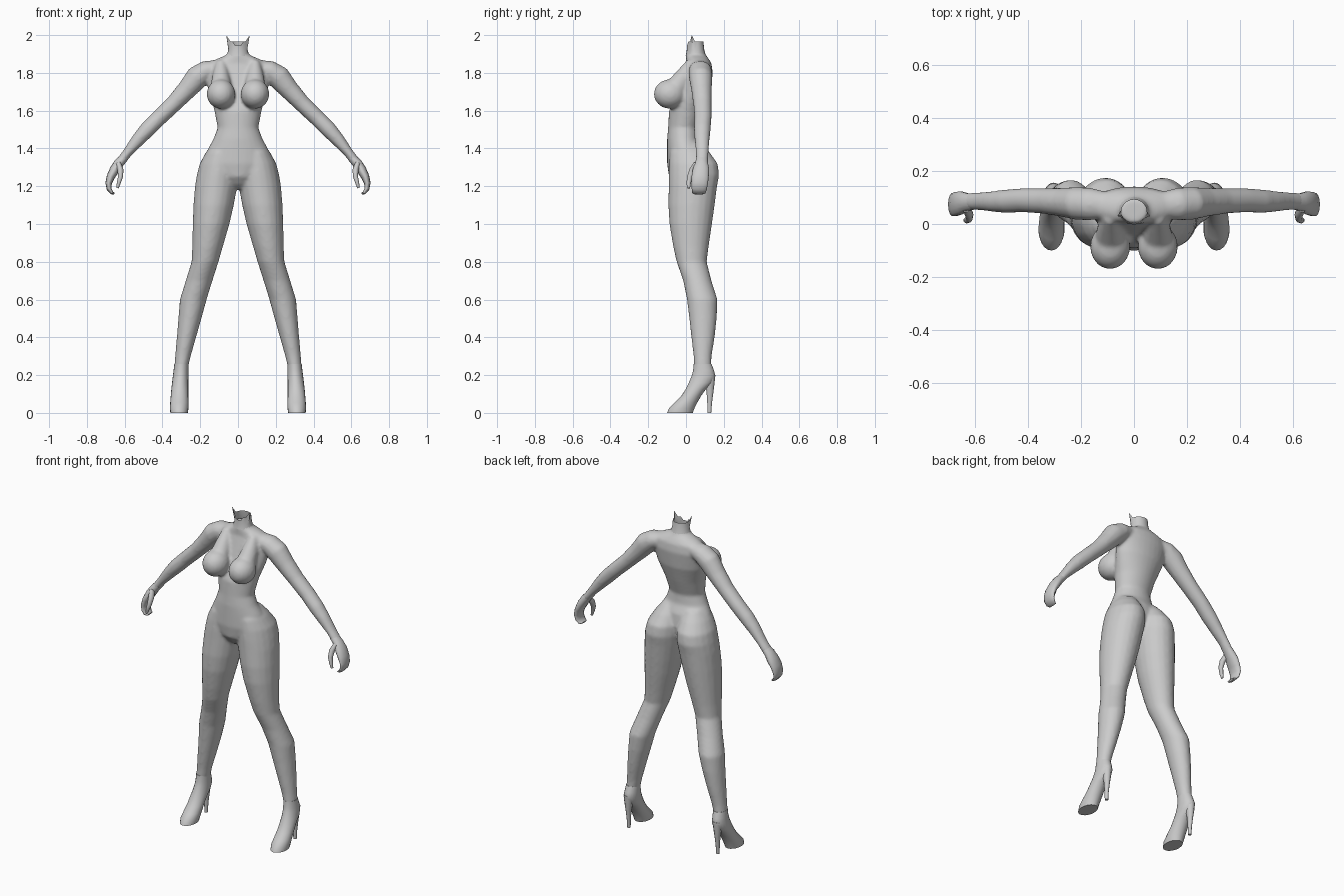
import bpy, bmesh, math
from mathutils import Vector, Matrix

skin = bpy.data.materials.new("light grey")
skin.diffuse_color = (0.6, 0.6, 0.6, 1)
Y = Vector((0, 1, 0))


def skin_rings(bm, rings, caps=True):
    """Join rings of points into a tube."""
    loops = [[bm.verts.new(p) for p in r] for r in rings]
    n = len(loops[0])
    for a, b in zip(loops, loops[1:]):
        for i in range(n):
            j = (i + 1) % n
            bm.faces.new((a[i], a[j], b[j], b[i]))
    if caps:
        bm.faces.new(loops[0])
        bm.faces.new(loops[-1][::-1])


def slices(bm, rows, side=1, n=20, caps=True):
    """Horizontal oval slices: z, x min, x max, y min, y max."""
    rings = []
    for z, x0, x1, y0, y1 in rows:
        rings.append([(side * ((x0 + x1) / 2 + (x1 - x0) / 2 * math.cos(t)),
                       (y0 + y1) / 2 + (y1 - y0) / 2 * math.sin(t), z)
                      for t in (2 * math.pi * i / n for i in range(n))])
    skin_rings(bm, rings, caps)


def tube(bm, path, side=1, n=14):
    """Limb along a path: x, y, z, radius across, radius in y."""
    pts = [Vector(p[:3]) for p in path]
    rings = []
    for i, p in enumerate(path):
        t = pts[min(i + 1, len(pts) - 1)] - pts[max(i - 1, 0)]
        u = t.cross(Y).normalized()
        v = u.cross(t).normalized()
        ring = []
        for k in range(n):
            a = 2 * math.pi * k / n
            q = pts[i] + u * p[3] * math.cos(a) + v * p[4] * math.sin(a)
            ring.append((side * q.x, q.y, q.z))
        rings.append(ring)
    skin_rings(bm, rings)


def finish(name, bm, angle=60):
    bmesh.ops.recalc_face_normals(bm, faces=bm.faces[:])
    me = bpy.data.meshes.new(name)
    bm.to_mesh(me)
    bm.free()
    me.materials.append(skin)
    ob = bpy.data.objects.new(name, me)
    bpy.context.collection.objects.link(ob)
    bpy.ops.object.select_all(action='DESELECT')
    bpy.context.view_layer.objects.active = ob
    ob.select_set(True)
    bpy.ops.object.shade_smooth_by_angle(angle=math.radians(angle))
    return ob


# torso: z, half width, front y, back y
body = bmesh.new()
torso = [(1.92, .05, .005, .095), (1.895, .06, .0, .105), (1.875, .11, .0, .12),
         (1.85, .165, .0, .135), (1.80, .175, -.015, .142), (1.70, .155, -.045, .13),
         (1.60, .125, -.09, .10), (1.51, .108, -.095, .07), (1.45, .13, -.10, .075),
         (1.40, .158, -.10, .10), (1.32, .175, -.10, .11), (1.25, .12, -.09, .09),
         (1.21, .07, -.06, .06), (1.185, .03, -.03, .03)]
slices(body, [(z, -w, w, f, b) for z, w, f, b in torso], n=28)

for s in (1, -1):
    # bust
    m = Matrix.Translation((s * .09, -.085, 1.688)) @ Matrix.Diagonal((.076, .086, .078, 1))
    bmesh.ops.create_uvsphere(body, u_segments=20, v_segments=12, radius=1, matrix=m)
    tube(body, [(.09, .04, 1.85, .03, .04), (.09, .0, 1.79, .045, .05),
                (.09, -.06, 1.71, .06, .06)], s)
    # legs, hip to ankle
    slices(body, [(1.43, .03, .13, -.06, .08), (1.38, .008, .17, -.085, .125),
                  (1.32, -.002, .203, -.09, .168), (1.26, -.002, .218, -.092, .176),
                  (1.20, .004, .228, -.092, .165), (1.10, .022, .236, -.094, .152),
                  (1.00, .045, .24, -.088, .138), (.88, .08, .242, -.068, .12),
                  (.80, .103, .246, -.05, .11), (.70, .135, .277, -.015, .135),
                  (.60, .166, .308, .005, .167), (.50, .193, .316, .017, .163),
                  (.40, .222, .324, .028, .152), (.30, .25, .333, .04, .136),
                  (.25, .262, .337, .042, .134), (.22, .266, .337, .045, .134)], s)
    # arms, shoulder to wrist
    tube(body, [(.10, .07, 1.83, .04, .05), (.165, .075, 1.812, .055, .062),
                (.215, .078, 1.778, .063, .063), (.27, .082, 1.712, .053, .055),
                (.34, .087, 1.637, .045, .049), (.42, .09, 1.56, .043, .046),
                (.48, .086, 1.50, .043, .045), (.53, .085, 1.445, .036, .04),
                (.585, .086, 1.378, .026, .034), (.625, .085, 1.325, .025, .032)], s)

body = finish("body", body)
mod = body.modifiers.new("merge", 'REMESH')
mod.mode = 'VOXEL'
mod.voxel_size = .009
mod.use_smooth_shade = True
mod = body.modifiers.new("soften", 'SMOOTH')
mod.factor = .5
mod.iterations = 7

# open neck with two pointed corners
bm = bmesh.new()
slices(bm, [(1.89, -.062, .062, -.002, .106), (1.92, -.051, .051, .004, .097),
            (1.965, -.048, .048, .004, .092)], n=20, caps=False)
for v in bm.verts:
    if v.co.z > 1.95:
        if v.co.y < .01:
            v.co.z = 1.945
        elif abs(v.co.x) > .04 and .02 < v.co.y < .04:
            v.co = Vector((math.copysign(.062, v.co.x), .03, 2.0))
finish("neck", bm)

for s, label in ((1, "left"), (-1, "right")):
    # hand: palm running into curled fingers, plus the thumb
    bm = bmesh.new()
    tube(bm, [(.60, .085, 1.355, .023, .03), (.63, .083, 1.322, .026, .034),
              (.652, .08, 1.29, .026, .044), (.674, .075, 1.25, .022, .046),
              (.685, .073, 1.215, .017, .044), (.682, .07, 1.185, .013, .041),
              (.668, .068, 1.165, .009, .036), (.655, .068, 1.16, .005, .028)], s)
    tube(bm, [(.632, .06, 1.318, .014, .02), (.622, .035, 1.285, .016, .018),
              (.622, .02, 1.25, .013, .015), (.632, .014, 1.215, .010, .012),
              (.638, .014, 1.19, .006, .008)], s, 10)
    finish(label + "_hand", bm)

    # high-heeled shoe
    bm = bmesh.new()
    slices(bm, [(.26, .262, .337, .041, .135), (.225, .262, .341, .038, .148),
                (.195, .262, .345, .03, .156), (.16, .263, .349, .015, .143),
                (.125, .263, .353, -.002, .105), (.09, .263, .356, -.025, .08),
                (.055, .262, .359, -.06, .06), (.025, .262, .361, -.09, .045),
                (.0, .266, .358, -.1, .036)], s)
    finish(label + "_shoe", bm, 50)
    bm = bmesh.new()
    slices(bm, [(.205, .275, .335, .09, .156), (.16, .282, .33, .098, .153),
                (.11, .29, .322, .108, .146), (.05, .295, .317, .112, .138),
                (.0, .296, .316, .114, .134)], s, 10)
    finish(label + "_heel", bm, 50)
